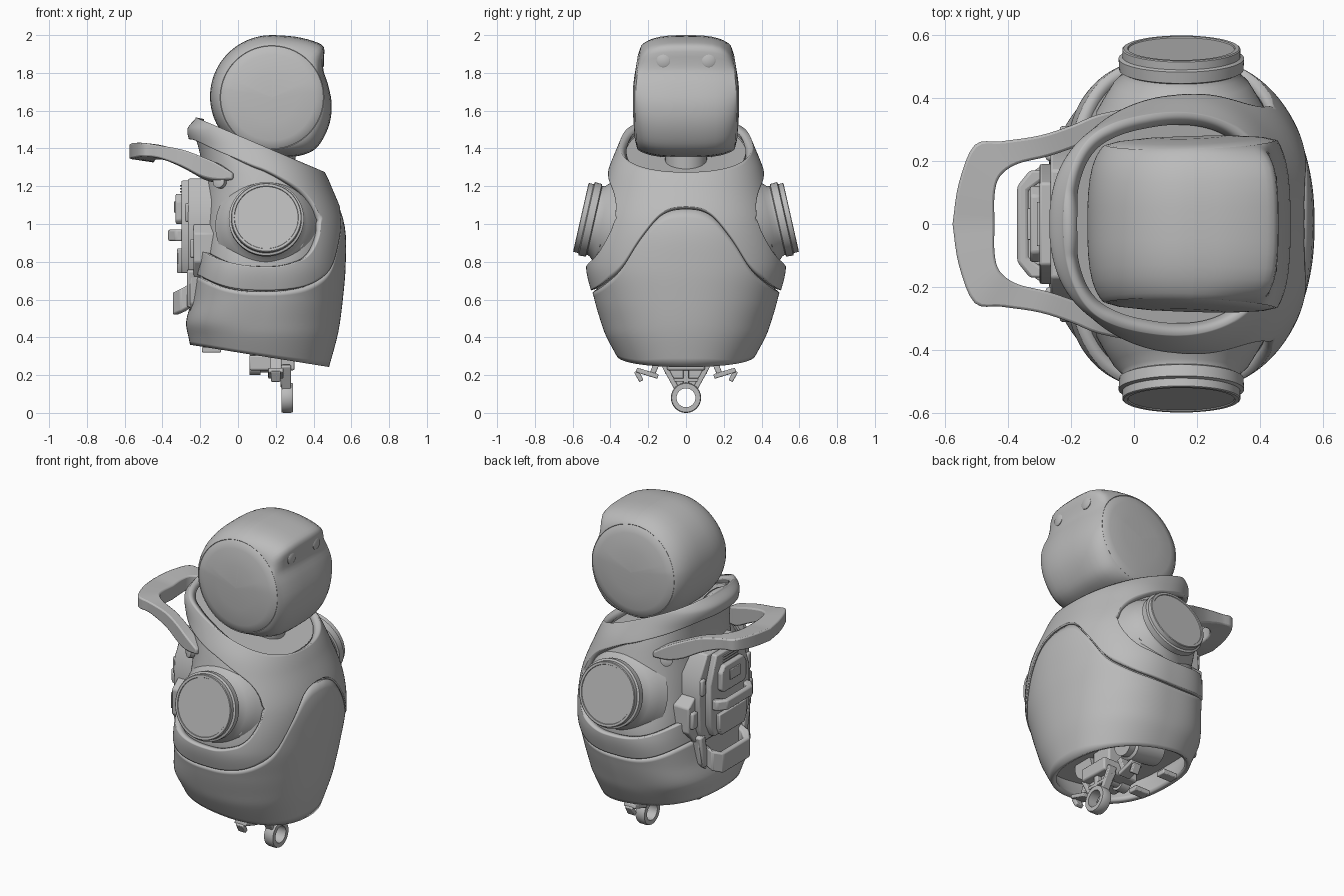
import bpy, bmesh
from math import sin, cos, pi, radians, atan2
from mathutils import Vector, Matrix

cube = bpy.data.objects.get("Cube")
if cube:
    bpy.data.objects.remove(cube, do_unlink=True)

GREY = (0.5, 0.5, 0.5, 1)
mat = bpy.data.materials.new("light_grey")
mat.use_nodes = True
mat.diffuse_color = GREY
mat.node_tree.nodes["Principled BSDF"].inputs["Base Color"].default_value = GREY


def finish(name, bm, fix=True, thick=0, bevel=0, angle=35):
    if fix:
        bmesh.ops.recalc_face_normals(bm, faces=bm.faces)
    me = bpy.data.meshes.new(name)
    bm.to_mesh(me)
    bm.free()
    me.materials.append(mat)
    ob = bpy.data.objects.new(name, me)
    bpy.context.collection.objects.link(ob)
    bpy.ops.object.select_all(action="DESELECT")
    ob.select_set(True)
    bpy.context.view_layer.objects.active = ob
    bpy.ops.object.shade_smooth_by_angle(angle=radians(angle))
    if thick:
        m = ob.modifiers.new("thickness", "SOLIDIFY")
        m.thickness, m.offset = thick, -1
    if bevel:
        m = ob.modifiers.new("bevel", "BEVEL")
        m.width, m.segments = bevel, 2
    return ob


def skin_rings(bm, rings, close_path=False):
    rows = [[bm.verts.new(p) for p in r] for r in rings]
    n = len(rows[0])
    for a, b in list(zip(rows, rows[1:])) + ([(rows[-1], rows[0])] if close_path else []):
        for i in range(n):
            j = (i + 1) % n
            bm.faces.new((a[i], a[j], b[j], b[i]))
    return rows


def loft(name, rings, close_path=False, **kw):
    """Skin a list of closed rings of points, capping the ends."""
    bm = bmesh.new()
    rows = skin_rings(bm, rings, close_path)
    if not close_path:
        bm.faces.new(rows[0][::-1])
        bm.faces.new(rows[-1])
    return finish(name, bm, **kw)


def lathe(name, profile, loc, axis, n=48, **kw):
    """Turn (radius, height) pairs around an axis."""
    m = Matrix.Translation(loc) @ Vector(axis).to_track_quat("Z", "Y").to_matrix().to_4x4()
    return loft(name, [[m @ Vector((r * cos(2 * pi * i / n), r * sin(2 * pi * i / n), h))
                        for i in range(n)] for r, h in profile], **kw)


def box(name, loc, size, rot=(0, 0, 0), bevel=0.01):
    bm = bmesh.new()
    bmesh.ops.create_cube(bm, size=1)
    bm.transform(Matrix.Diagonal((*size, 1)))
    ob = finish(name, bm, bevel=bevel)
    ob.location, ob.rotation_euler = loc, rot


def prism(name, pts, x0, x1, bevel=0.008):
    """Extrude a symmetric y-z outline, given as its +y half, from x0 to x1."""
    pts = pts + [(-y, z) for y, z in pts[::-1]]
    loft(name, [[(x, y, z) for y, z in pts] for x in (x0, x1)], bevel=bevel)


def curve(table, t):
    """Smooth interpolation through rows of (key, values...)."""
    t = min(max(t, table[0][0]), table[-1][0])
    k = next(i for i in range(len(table) - 1) if t <= table[i + 1][0])
    a, b = table[k], table[k + 1]
    p, q = table[max(k - 1, 0)], table[min(k + 2, len(table) - 1)]
    h = b[0] - a[0]
    u = (t - a[0]) / h
    out = []
    for c in range(1, len(a)):
        ma = (b[c] - p[c]) / (b[0] - p[0]) * h
        mb = (q[c] - a[c]) / (q[0] - a[0]) * h
        out.append((2*u**3 - 3*u**2 + 1) * a[c] + (u**3 - 2*u**2 + u) * ma
                   + (3*u**2 - 2*u**3) * b[c] + (u**3 - u**2) * mb)
    return out


# Torso surface: z, back x, front x, half width, roundness of the rear corners
TORSO = [(0.2, -.22, .47, .31, .9), (0.4, -.262, .525, .42, .8), (0.48, -.275, .54, .45, .72),
         (0.6, -.245, .555, .485, .66), (0.78, -.22, .57, .525, .66), (1.0, -.215, .563, .485, .8),
         (1.2, -.215, .49, .432, .9), (1.3, -.22, .44, .403, .9), (1.4, -.24, .36, .363, .9),
         (1.5, -.264, .27, .32, .9), (1.56, -.22, .22, .29, .9)]


def skin(deg, z, off=0):
    back, front, ry, rear = curve(TORSO, z)
    a = radians(deg)
    power = rear if cos(a) < 0 else .9
    px = lambda v: (1 if v > 0 else -1) * abs(v) ** power
    return ((front + back) / 2 + ((front - back) / 2 + off) * px(cos(a)), (ry + off) * px(sin(a)), z)


def slanted(base, slope):
    """Height where the torso meets a slanted plane."""
    def f(deg):
        z = base
        for _ in range(12):
            z = (z + base - slope * skin(deg, z)[0]) / 2
        return z
    return f


def by_angle(table, shift=0):
    return lambda deg: curve(table, min(deg, 360 - deg))[0] + shift


SEAM = [(0, 1.08), (8, 1.07), (16, 1.03), (26, .92), (37, .775), (50, .7), (70, .65), (100, .64),
        (150, .71), (180, .73)]
# Lower and upper edges of the shoulder opening share a line at the front
CHEST = [(0, 1.12), (16, 1.12), (36, 1.03), (48, 1.03), (49, 1.03)]
SKIRT = CHEST + [(50.5, .98), (54, .92), (60, .855), (69, .81), (93, .775), (150, .85), (180, .87)]
BAND = CHEST + [(50.5, 1.085), (54, 1.135), (60, 1.18), (70, 1.225), (90, 1.3), (115, 1.37),
                (150, 1.44), (180, 1.45)]
hem, opening = slanted(0.32, 0.16), slanted(1.47, 0.43)


def shell(name, zones, off, thick, rows=18, cols=240):
    """Curved sheet over one or more zones between lower and upper edges."""
    bm = bmesh.new()
    for low, high in zones:
        edges = [(d, low(d), high(d)) for d in (360 * c / cols for c in range(cols))]
        skin_rings(bm, [[skin(d, lo + (hi - lo) * r / rows, off) for d, lo, hi in edges]
                        for r in range(rows + 1)])
    bmesh.ops.remove_doubles(bm, verts=bm.verts, dist=.0005)
    finish(name, bm, fix=False, thick=thick)


shell("belly_shell", [(hem, by_angle(SEAM))], 0, 0.03)
shell("chest_shell", [(by_angle(SEAM, .012), by_angle(SKIRT)), (by_angle(BAND), opening)], .004, 0.045)
shell("inner_barrel", [(by_angle(SEAM, -.05), lambda d: opening(d) - .05)], -.032, 0.015)

# Deck closing the neck opening, and floor inside the hem
for name, edge, drop, off in (("neck_deck", opening, -.08, -.04), ("inner_floor", hem, .13, -.025)):
    rim = [skin(d, edge(d) + drop, off) for d in range(0, 360, 5)]
    loft(name, [rim, [(x, y, z + .02) for x, y, z in rim]])

# Neck
lathe("neck_column", [(.16, 0), (.16, .03), (.11, .04), (.11, .2)], (.18, 0, 1.22), (.1, 0, 1))
lathe("neck_ring", [(.23, 0), (.25, .02), (.25, .04), (.2, .06)], (.16, 0, 1.25), (.3, 0, 1))

# Head: side profile lofted across the width, turning into a round disc at each side
FACE = [(.19, 2.0), (.3, 1.992), (.4, 1.968), (.455, 1.935), (.452, 1.86), (.453, 1.81), (.476, 1.74),
        (.496, 1.64), (.487, 1.54), (.45, 1.45), (.4, 1.39), (.32, 1.36)]
REAR = [(.18 + .328 * cos(radians(d)), 1.675 + .325 * sin(radians(d))) for d in range(280, 84, -8)]
keyed = [(i, *p) for i, p in enumerate(FACE + REAR)]
outline = [curve(keyed, i / 3) for i in range(3 * len(keyed) - 2)]
# Distance from the middle, scale, roundness
LAYERS = [(0, 1, 0), (.06, .998, 0), (.1, .993, 0), (.15, .977, 0), (.19, .953, .05), (.22, .921, .2),
          (.242, .885, .5), (.253, .86, .8), (.257, .845, 1), (.255, .837, 1), (.259, .825, 1),
          (.269, .7, 1), (.277, .4, 1), (.279, .02, 1)]


def head_ring(y, s, b):
    ring = []
    side = max(-1, min(1, y * 5))
    for x, z in outline:
        a = atan2(z - 1.67, x - .18)
        x, z = x + (.18 + .325 * cos(a) - x) * b, z + (1.67 + .325 * sin(a) - z) * b
        x, z = .18 + (x - .18) * s, 1.67 + (z - 1.67) * s
        ring.append((x, y + side * (.03 * (x - .18) - .09 * max(z - 1.72, 0)), z))
    return ring


loft("head", [head_ring(-y, s, b) for y, s, b in LAYERS[:0:-1]] + [head_ring(*v) for v in LAYERS])
for side, label in ((1, "left"), (-1, "right")):
    lathe(label + "_eye", [(.036, -.015), (.036, .004), (.03, .008)], (.446, side * .12, 1.865),
          (1, side * .06, .02), n=24)
    # Shoulder socket with its cap
    lathe(label + "_shoulder", [(.27, -.21), (.245, -.165), (.215, -.115), (.19, -.09), (.186, -.075),
                                (.197, -.07), (.199, -.033), (.187, -.028), (.187, -.003), (.183, 0),
                                (.17, 0), (.168, -.004)],
          (.15, side * .557, 1.035), (0, side * .975, .22), n=64)
    lathe(label + "_shoulder_bolt", [(.024, -.04), (.024, .01), (.012, .01), (.012, 0)],
          (.32, side * .455, .9), (.5, side, 0), n=20)
    lathe(label + "_strap_button", [(.035, -.02), (.035, .006), (.025, .01)],
          (-.1, side * .33, 1.225), (-.6, side, .2), n=20)

# Carry handle: outer x, y, inner x, y, height, half thickness
ARM = [(-.03, .365, -.01, .31, 1.25, .02), (-.12, .345, -.09, .285, 1.27, .055), (-.2, .312, -.17, .25, 1.295, .065),
       (-.3, .28, -.27, .215, 1.34, .055), (-.42, .262, -.37, .19, 1.375, .042), (-.505, .25, -.425, .15, 1.385, .045),
       (-.555, .13, -.442, .09, 1.38, .05), (-.575, 0, -.442, 0, 1.375, .05)]
keyed = [(i, *p) for i, p in enumerate(ARM)]
half = [curve(keyed, i / 4) for i in range(4 * len(ARM) - 3)]
full = [(*p, 1) for p in half] + [(*p, -1) for p in half[-2::-1]]
loft("carry_handle", [[(ox, s * oy, z - .6 * h), (ox, s * oy, z + h), (ix, s * iy, z + h * .8), (ix, s * iy, z - h)]
                      for ox, oy, ix, iy, z, h, s in full], bevel=.008)

# Back pack plates
prism("pack_wings", [(.24, .72), (.31, .8), (.31, .95), (.25, 1.0)], -.235, -.12)
prism("pack_base", [(.2, .72), (.24, .8), (.25, .98), (.24, 1.12), (.17, 1.24)], -.265, -.12)
prism("pack_plate", [(.15, .74), (.19, .82), (.19, 1.06), (.13, 1.23)], -.3, -.25)
prism("pack_panel", [(.1, 1.0), (.12, 1.02), (.12, 1.12), (.09, 1.16)], -.33, -.295)
prism("pack_lower_panel", [(.11, .74), (.13, .78), (.13, .87)], -.322, -.295, bevel=.005)
prism("pack_foot", [(.14, .5), (.22, .58), (.24, .74)], -.255, -.18)
box("pack_screen", (-.332, 0, 1.09), (.012, .1, .06), bevel=.003)
for i in range(3):
    box("pack_rib_%d" % i, (-.302, 0, 1.17 + .016 * i), (.012, .14, .007), bevel=.002)


def grip(name, z, width, reach, size, drop=0):
    """U-shaped bar standing off the back pack."""
    path = [(-.22, width), (reach + .04, width), (reach, width - .05)]
    path += [(x, -y) for x, y in path[::-1]]
    rings = []
    for x, y in path:
        w = .035 * (1 if y > 0 else -1)
        inner = (x, y - w) if x == -.22 else (x + .035, y - w * (1 if x > reach else .4))
        zz = z + drop * (x + .22) / (reach + .22)
        rings.append([(x, y, zz - size), (x, y, zz + size), (*inner, zz + size), (*inner, zz - size)])
    loft(name, rings, bevel=.009)


grip("pack_grip", .94, .17, -.37, .03)
grip("lower_grip", .64, .18, -.345, .06, -.06)
for side, label in ((1, "left"), (-1, "right")):
    box(label + "_pack_clip", (-.225, side * .27, .87), (.06, .05, .1))
    box(label + "_pack_latch", (-.25, side * .22, 1.06), (.06, .04, .1))
    box(label + "_pack_strut", (-.24, side * .2, .66), (.06, .05, .2), (side * -.2, 0, 0))
    # Machinery inside the hem
    lathe(label + "_motor", [(.06, 0), (.085, .01), (.085, .2), (.07, .21), (.07, .25)],
          (-.02, side * .17, .42), (1, 0, -.16), n=32)
    box(label + "_hip_fin", (.2, side * .205, .21), (.08, .12, .025), (side * .3, 0, 0), bevel=.005)
    box(label + "_hip_tab", (.2, side * .25, .195), (.05, .025, .06), (side * -.5, 0, 0), bevel=.005)
    box(label + "_hip_link", (.2, side * .16, .25), (.06, .03, .1), (side * .4, 0, 0), bevel=.005)
    box(label + "_waist_rib", (.255, side * .08, .185), (.05, .026, .15), (side * -.5, 0, 0), bevel=.005)
    box(label + "_rear_tab", (-.14, side * .12, .335), (.1, .06, .03), bevel=.005)

# Waist bracket and ring
lathe("waist_ring", [(.05, -.03), (.076, -.03), (.08, -.02), (.08, .02), (.076, .03), (.05, .03)],
      (.26, 0, .08), (1, 0, 0), n=40, close_path=True)
prism("waist_web", [(.05, .135), (.075, .16), (.11, .21), (.12, .25)], .225, .25, bevel=.004)
box("waist_stem", (.255, 0, .2), (.05, .03, .12), bevel=.005)
box("waist_crossbar", (.255, 0, .175), (.05, .13, .02), bevel=.004)
box("waist_block", (.18, 0, .265), (.24, .2, .08))
box("waist_mount", (.15, 0, .38), (.18, .14, .16))
lathe("waist_spool", [(.05, 0), (.05, .06), (.035, .06), (.035, .12), (.05, .12), (.05, .16)],
      (.06, 0, .25), (1, 0, 0), n=24)
